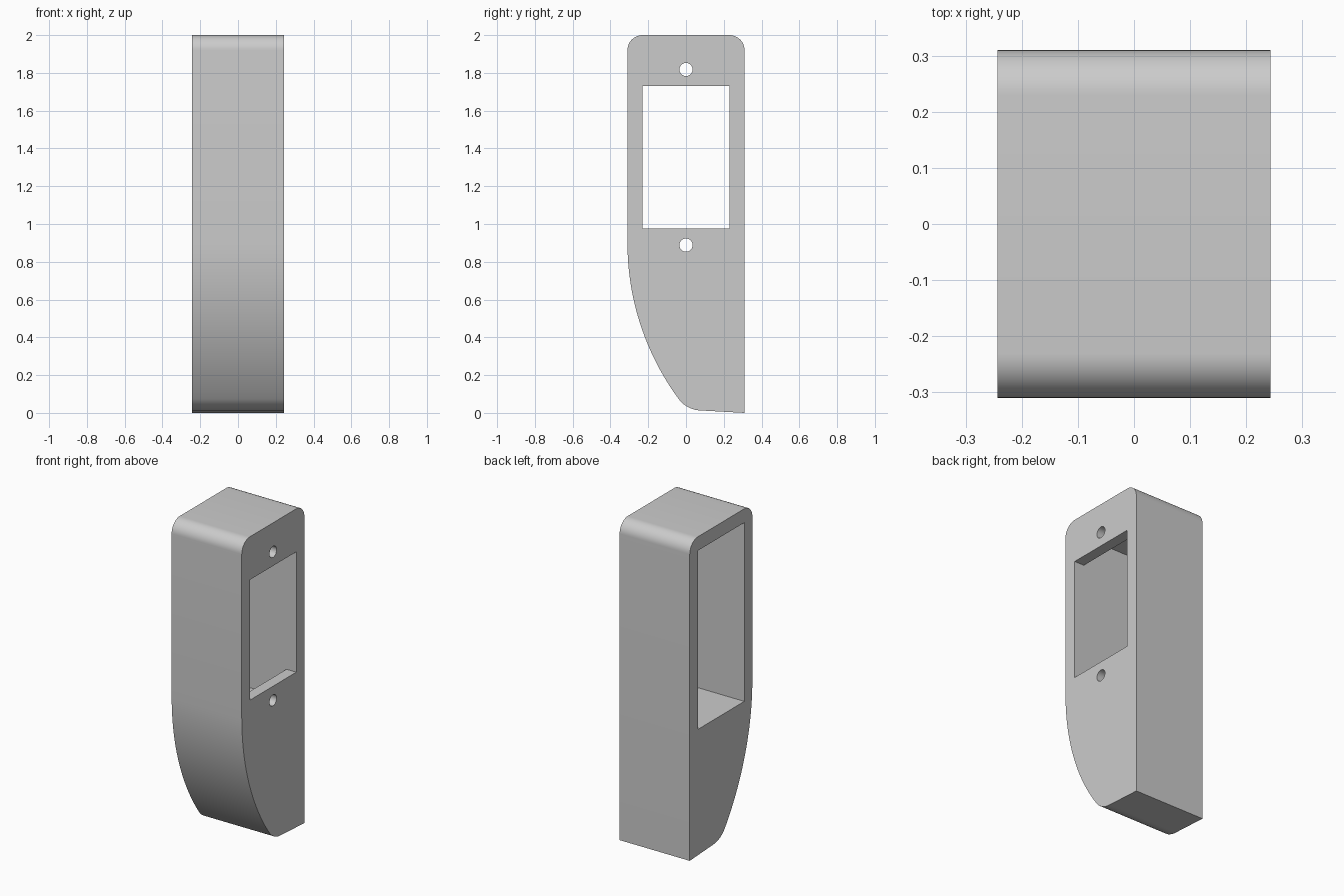
import bpy
import bmesh
import math
from mathutils import Vector

cube = bpy.data.objects.get("Cube")
if cube:
    bpy.data.objects.remove(cube, do_unlink=True)

HALF_X, HALF_Y, HEIGHT = 0.243, 0.31, 2.0
PLATE = 0.068          # thickness of the mounting plate on the +x side
MID_Z = 1.353          # centre height of the window and the pocket

grey = bpy.data.materials.new("light grey plastic")
grey.use_nodes = True
grey.diffuse_color = (0.6, 0.6, 0.6, 1)
grey.node_tree.nodes["Principled BSDF"].inputs["Base Color"].default_value = (0.6, 0.6, 0.6, 1)


def arc(cy, cz, r, start, end, steps):
    """Points on a circle in the y-z plane, angles in degrees."""
    angles = [math.radians(start + (end - start) * i / steps) for i in range(steps + 1)]
    return [(cy + r * math.cos(a), cz + r * math.sin(a)) for a in angles]


def prism(name, outline, x0, x1):
    """Extrude a y-z outline along x."""
    bm = bmesh.new()
    face = bm.faces.new([bm.verts.new((x0, y, z)) for y, z in outline])
    result = bmesh.ops.extrude_face_region(bm, geom=[face])
    moved = [v for v in result["geom"] if isinstance(v, bmesh.types.BMVert)]
    bmesh.ops.translate(bm, vec=Vector((x1 - x0, 0, 0)), verts=moved)
    bmesh.ops.recalc_face_normals(bm, faces=bm.faces)
    mesh = bpy.data.meshes.new(name)
    bm.to_mesh(mesh)
    bm.free()
    mesh.materials.append(grey)
    obj = bpy.data.objects.new(name, mesh)
    bpy.context.collection.objects.link(obj)
    return obj


def rectangle(half_y, half_z):
    return [(-half_y, MID_Z - half_z), (half_y, MID_Z - half_z),
            (half_y, MID_Z + half_z), (-half_y, MID_Z + half_z)]


def cut(target, cutter):
    """Subtract the cutter and remove it."""
    mod = target.modifiers.new("cut", "BOOLEAN")
    mod.operation = "DIFFERENCE"
    mod.solver = "EXACT"
    mod.object = cutter
    cutter.hide_render = True
    bpy.context.view_layer.objects.active = target
    bpy.ops.object.modifier_apply(modifier=mod.name)
    bpy.data.objects.remove(cutter, do_unlink=True)


# Outline: rounded top, long curved front, rounded toe, slightly sloping base
corner, sweep, toe = 0.08, 1.395, 0.15
turn = 36.3                                     # how far the front curve bends
sweep_y, sweep_z = sweep - HALF_Y, 0.9
end_dir = math.radians(180 + turn)
toe_y = sweep_y + (sweep - toe) * math.cos(end_dir)
toe_z = sweep_z + (sweep - toe) * math.sin(end_dir)
outline = [(HALF_Y, 0)]
outline += arc(HALF_Y - corner, HEIGHT - corner, corner, 0, 90, 12)
outline += arc(corner - HALF_Y, HEIGHT - corner, corner, 90, 180, 12)
outline += arc(sweep_y, sweep_z, sweep, 180, 180 + turn, 24)
outline += arc(toe_y, toe_z, toe, 180 + turn, 268, 10)[1:]
body = prism("servo_housing", outline, -HALF_X, HALF_X)

# Deep pocket open on the -x side, and the shorter window through the plate
cut(body, prism("pocket_cutter", rectangle(0.23, 0.56), -HALF_X - 0.1, HALF_X - PLATE))
cut(body, prism("window_cutter", rectangle(0.23, 0.377), -HALF_X - 0.1, HALF_X + 0.1))

# Screw holes above and below the window
for side in (-1, 1):
    hole = arc(0, MID_Z + side * 0.465, 0.035, 0, 360, 32)[:-1]
    cut(body, prism("screw_hole_cutter", hole, 0, HALF_X + 0.1))

# Smooth curves with sharp edges
bpy.ops.object.select_all(action="DESELECT")
body.select_set(True)
bpy.context.view_layer.objects.active = body
bpy.ops.object.shade_smooth_by_angle(angle=math.radians(30))
